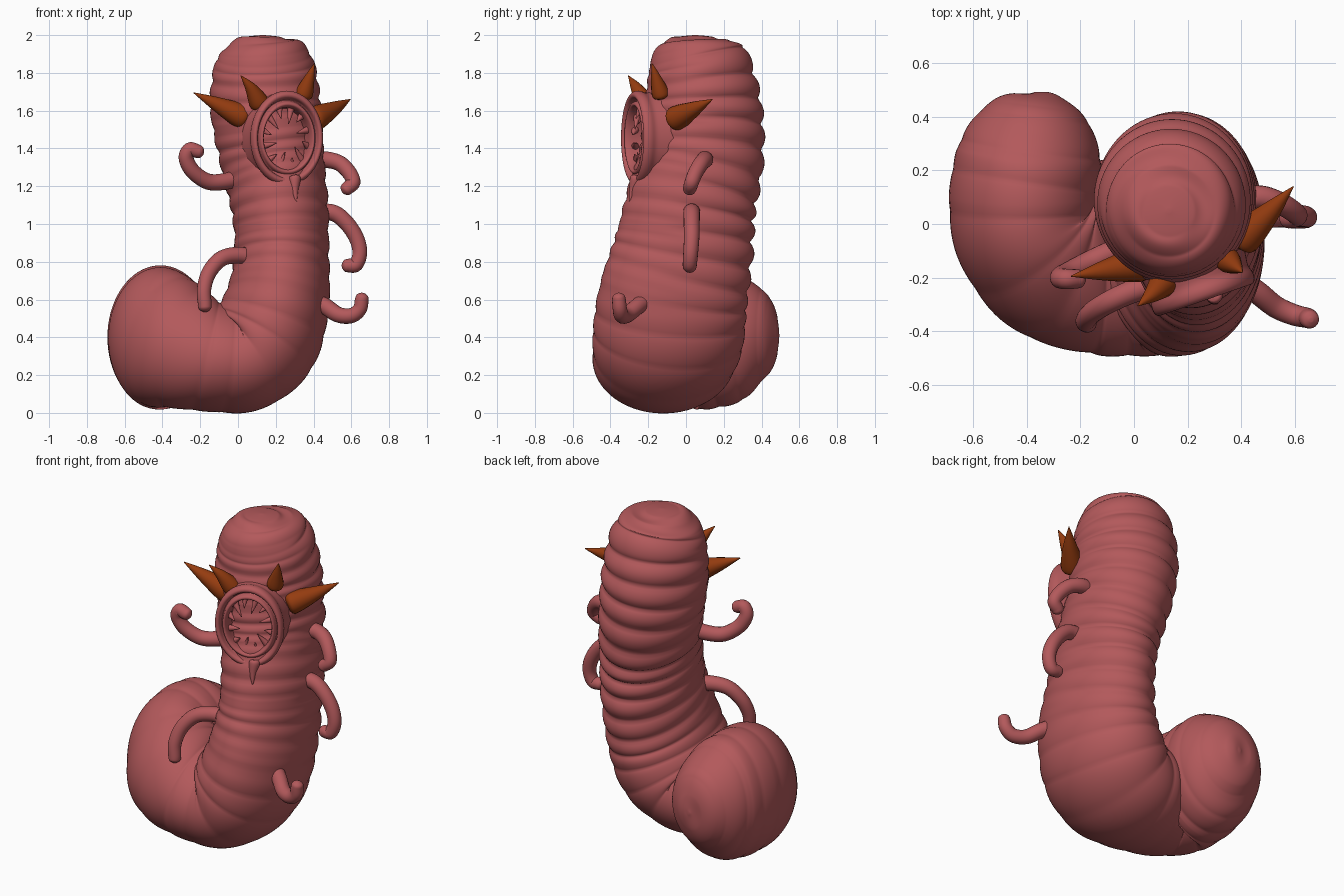
import bpy, bmesh, math
from mathutils import Vector

if "Cube" in bpy.data.objects:
    bpy.data.objects.remove(bpy.data.objects["Cube"])


def material(name, rgb):
    m = bpy.data.materials.new(name)
    m.diffuse_color = (*rgb, 1)
    m.use_nodes = True
    m.node_tree.nodes["Principled BSDF"].inputs["Base Color"].default_value = m.diffuse_color
    return m


FLESH = material("flesh pink", (0.45, 0.10, 0.105))
HORN = material("horn brown", (0.30, 0.045, 0.005))
Z = Vector((0, 0, 1))


def skin(name, rings, mat):
    """Join a list of point rings into a smooth closed surface."""
    bm = bmesh.new()
    vs = [[bm.verts.new(p) for p in r] for r in rings]
    n = len(vs[0])
    for a, b in zip(vs, vs[1:]):
        for i in range(n):
            j = (i + 1) % n
            bm.faces.new((a[i], a[j], b[j], b[i]))
    bm.faces.new(vs[0])
    bm.faces.new(vs[-1])
    bmesh.ops.recalc_face_normals(bm, faces=bm.faces)
    for f in bm.faces:
        f.smooth = True
    me = bpy.data.meshes.new(name)
    bm.to_mesh(me)
    bm.free()
    me.materials.append(mat)
    ob = bpy.data.objects.new(name, me)
    bpy.context.collection.objects.link(ob)
    return ob


def spline(pts, steps):
    """Catmull-Rom through tuples of any length."""
    q = [pts[0]] + list(pts) + [pts[-1]]
    out = []
    for k in range(len(pts) - 1):
        a, b, c, d = q[k:k + 4]
        for s in range(steps):
            t = s / steps
            out.append([0.5 * (2 * B + (C - A) * t + (2 * A - 5 * B + 4 * C - D) * t * t
                               + (3 * B - A - 3 * C + D) * t ** 3)
                        for A, B, C, D in zip(a, b, c, d)])
    out.append(list(pts[-1]))
    return out


def sweep(name, pts, mat, steps, sides, up, bump=None, level=False):
    """Elliptical tube along (x, y, z, radius1, radius2) points."""
    s = spline(pts, steps)
    P = [Vector(p[:3]) for p in s]
    N, dist, rings = Vector(up), 0, []
    for k, p in enumerate(P):
        T = (P[min(k + 1, len(P) - 1)] - P[max(k - 1, 0)]).normalized()
        if level:  # keep radius1 horizontal where the tube lies down
            h = T.x ** 2 + T.y ** 2
            N = Vector(up) * (1 - h) + T.cross(Z) * h
        N = (N - T * N.dot(T)).normalized()
        B = T.cross(N)
        dist += (p - P[k - 1]).length if k else 0
        ring = []
        for i in range(sides):
            a = 2 * math.pi * i / sides
            f = bump(dist, a, p) if bump else 1
            ring.append(p + N * (math.cos(a) * max(s[k][3], .002) * f)
                        + B * (math.sin(a) * max(s[k][4], .002) * f))
        rings.append(ring)
    return skin(name, rings, mat)


# Body: upright column, bending along the ground and curling back to a blunt tail
BODY = [
    (.13, .05, 2.0, .01, .01), (.13, .05, 1.99, .10, .10),
    (.13, .05, 1.965, .17, .17), (.135, .055, 1.91, .245, .235),
    (.14, .075, 1.80, .28, .275), (.148, .09, 1.6, .315, .292),
    (.18, .08, 1.35, .33, .275), (.22, .025, 1.1, .345, .257),
    (.232, -.015, .85, .37, .25), (.21, -.07, .6, .395, .275),
    (.14, -.095, .40, .40, .30), (.03, -.115, .29, .38, .285),
    (-.14, -.13, .295, .36, .29), (-.29, -.12, .34, .32, .33),
    (-.395, -.03, .385, .28, .37), (-.41, .10, .40, .28, .38),
    (-.39, .25, .405, .27, .355), (-.375, .36, .41, .23, .28),
    (-.365, .44, .41, .165, .20), (-.36, .48, .41, .09, .11),
    (-.36, .493, .41, .01, .01)]


def ribs(d, a, p):
    column = min(1, max(0, (p.z - .45) / .45))
    t = min(1, max(0, (math.cos(a) + .45) / .9))
    back = t * t * (3 - 2 * t)
    wide = abs(math.sin(math.pi * d / .118)) ** .7 - .75
    fine = abs(math.sin(math.pi * d / .085)) - .65
    return (1 + (.02 + column * .07 * back) * wide
            + column * .025 * (1 - back) * fine)


sweep("body", BODY, FLESH, 17, 72, (0, 1, 0), ribs, True)

# Head: oval lathe with double rim and deep mouth, turned slightly to the right
yaw = math.radians(19)
FACE = Vector((math.sin(yaw), -math.cos(yaw), 0))
SIDE = Vector((math.cos(yaw), math.sin(yaw), 0))
C = Vector((.258, -.255, 1.455))


def on_head(a, r, depth):
    return C + SIDE * (math.cos(a) * r * .2) + Z * (math.sin(a) * r * .25) + FACE * depth


PROFILE = [(.5, -.32), (.98, -.25), (1.02, -.15), (.98, -.08), (.96, -.04), (1.0, -.01), (.99, .015),
           (.93, .03), (.86, .025), (.82, .0), (.79, .0), (.76, .02), (.70, .025),
           (.65, .0), (.63, -.05), (.58, -.11), (.4, -.16), (.02, -.18)]
skin("head", [[on_head(2 * math.pi * i / 56, r, d) for i in range(56)]
              for r, d in spline(PROFILE, 3)], FLESH)


def spike(name, base, tip, r, mat, bend=(0, 0, 0)):
    """Tapering, slightly bent cone with a rounded base."""
    b, t = Vector(base), Vector(tip)
    m = (b + t) / 2 + Vector(bend)
    ax = (t - b).normalized()
    up = (0, 1, 0) if abs(ax.y) < .8 else (1, 0, 0)
    pts = [(*(b - ax * r * .5), r * .6, r * .6), (*b, r, r), (*m, r * .6, r * .6),
           (*t, .002, .002)]
    return sweep(name, pts, mat, 6, 16, up)


# Teeth around the mouth, long and short in turn
for i in range(12):
    a = 2 * math.pi * (i + .5) / 12
    inner = .44 if i % 2 else .30
    spike(f"tooth_{i + 1}", on_head(a, .68, -.03), on_head(a + .1, inner, .0), .02, FLESH)

# Chin barb
spike("chin_barb", (.30, -.265, 1.24), (.31, -.30, 1.115), .032, FLESH, (-.005, 0, 0))

# Horns crowning the head
for name, b, t, r, bend in [
        ("left_large_horn", (.02, -.15, 1.57), (-.235, -.195, 1.695), .066, (0, 0, 0)),
        ("left_small_horn", (.11, -.22, 1.645), (.015, -.305, 1.785), .052, (.005, 0, .005)),
        ("right_small_horn", (.35, -.135, 1.69), (.405, -.18, 1.85), .047, (0, 0, 0)),
        ("right_large_horn", (.41, -.05, 1.56), (.595, .14, 1.66), .066, (.005, 0, 0))]:
    spike(name, b, t, r, HORN, bend)

# Curling tentacle arms
ARMS = {
    "left_upper_arm": [(.02, -.06, 1.25), (-.07, -.10, 1.225), (-.16, -.14, 1.225), (-.24, -.18, 1.28),
                       (-.275, -.20, 1.35), (-.255, -.205, 1.395), (-.215, -.205, 1.385)],
    "left_lower_arm": [(.10, -.22, .82), (0, -.25, .835), (-.09, -.29, .815), (-.155, -.33, .74),
                       (-.18, -.36, .65), (-.175, -.37, .57)],
    "right_upper_arm": [(.38, .09, 1.34), (.47, .10, 1.34), (.54, .08, 1.32), (.59, .05, 1.27),
                        (.61, .03, 1.22), (.58, .02, 1.19)],
    "right_middle_arm": [(.40, .03, 1.06), (.50, .03, 1.06), (.57, .03, 1.01), (.625, .03, .93),
                         (.645, .025, .85), (.625, .02, .785), (.585, .02, .78)],
    "right_lower_arm": [(.38, -.20, .60), (.46, -.255, .565), (.53, -.31, .52), (.60, -.34, .515),
                        (.645, -.35, .55), (.655, -.355, .60)]}
for name, pts in ARMS.items():
    n = len(pts) - 1
    path = [(*p, .046 - .01 * i / n, .046 - .01 * i / n) for i, p in enumerate(pts)]
    end = Vector(pts[-1])
    d = (end - Vector(pts[-2])).normalized()
    path += [(*(end + d * .022), .030, .030), (*(end + d * .034), .012, .012),
             (*(end + d * .036), .002, .002)]
    sweep(name, path, FLESH, 7, 18, (0, 1, 0) if "lower" not in name else (0, 0, 1))
